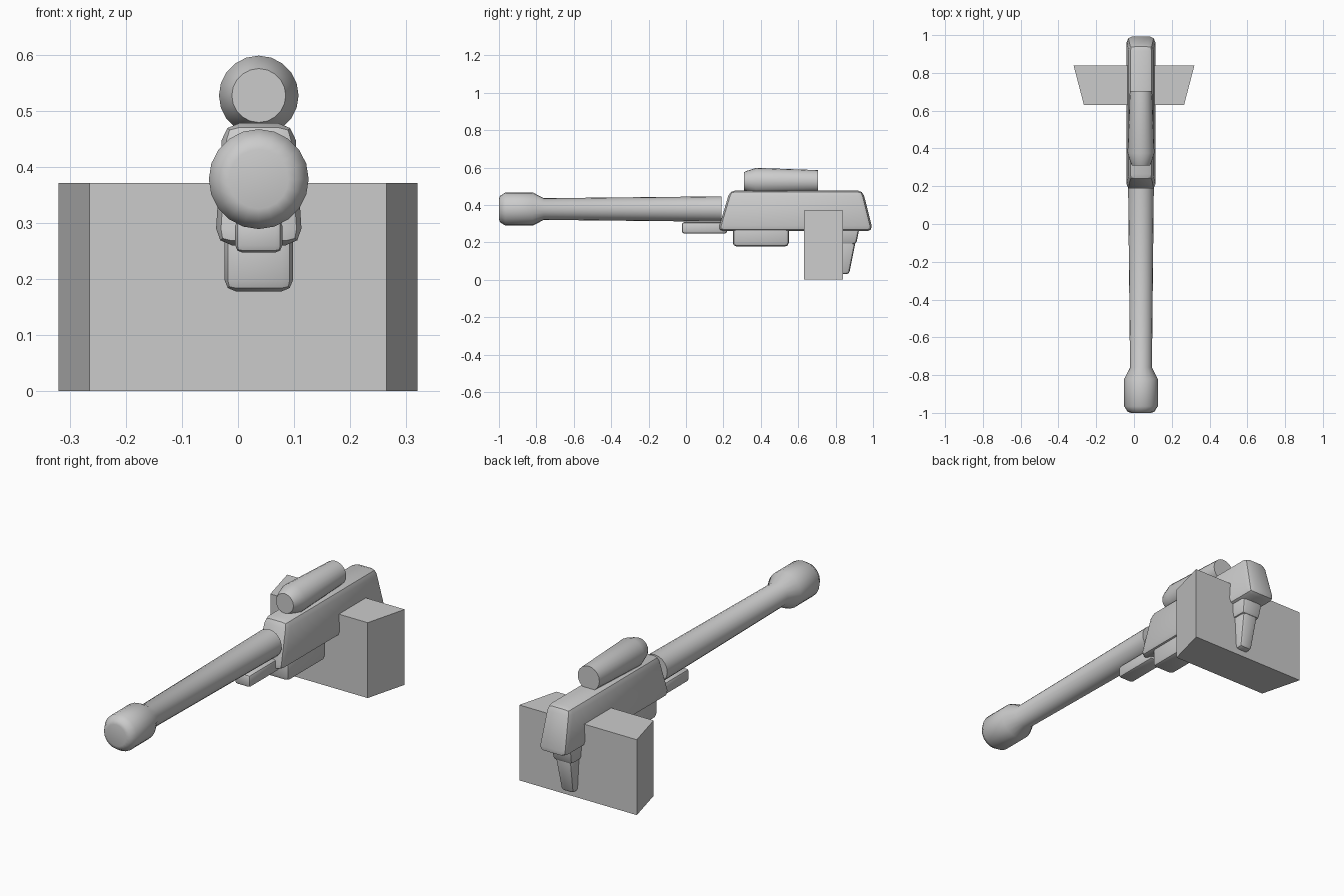
import bpy, bmesh, math
from mathutils import Vector

if "Cube" in bpy.data.objects:
    bpy.data.objects.remove(bpy.data.objects["Cube"], do_unlink=True)

grey = bpy.data.materials.new("plain_grey")
grey.use_nodes = True
colour = (0.6, 0.6, 0.6, 1)
grey.diffuse_color = colour
grey.node_tree.nodes["Principled BSDF"].inputs["Base Color"].default_value = colour

AXIS_X = 0.037  # the gun sits slightly to one side of the block


def finish(name, bm):
    bmesh.ops.recalc_face_normals(bm, faces=bm.faces)
    mesh = bpy.data.meshes.new(name)
    bm.to_mesh(mesh)
    bm.free()
    mesh.materials.append(grey)
    obj = bpy.data.objects.new(name, mesh)
    bpy.context.collection.objects.link(obj)
    bpy.ops.object.select_all(action="DESELECT")
    obj.select_set(True)
    bpy.context.view_layer.objects.active = obj
    return obj


def tapered_box(name, bottom, top, x=AXIS_X, bevel=0.0):
    """bottom and top are (half width, front y, back y, z)."""
    bm = bmesh.new()
    rings = []
    for half, front, back, z in (bottom, top):
        rings.append([bm.verts.new(p) for p in (
            (x - half, front, z), (x + half, front, z),
            (x + half, back, z), (x - half, back, z))])
    low, high = rings
    bm.faces.new(low[::-1])
    bm.faces.new(high)
    for i in range(4):
        j = (i + 1) % 4
        bm.faces.new((low[i], low[j], high[j], high[i]))
    obj = finish(name, bm)
    if bevel:
        mod = obj.modifiers.new("soft_edges", "BEVEL")
        mod.width = bevel
        mod.segments = 2
        mod.limit_method = "NONE"
        bpy.ops.object.modifier_apply(modifier=mod.name)
        bpy.ops.object.shade_smooth_by_angle(angle=math.radians(25))
    return obj


def turned(name, profile, z, sides=20):
    """Lathe (y, radius) pairs around a lengthwise axis."""
    bm = bmesh.new()
    rings = []
    for y, r in profile:
        rings.append([bm.verts.new((AXIS_X + r * math.sin(a), y, z + r * math.cos(a)))
                      for a in (math.tau * i / sides for i in range(sides))])
    for a, b in zip(rings, rings[1:]):
        for i in range(sides):
            j = (i + 1) % sides
            bm.faces.new((a[i], a[j], b[j], b[i]))
    bm.faces.new(rings[0])
    bm.faces.new(rings[-1])
    obj = finish(name, bm)
    bpy.ops.object.shade_smooth_by_angle(angle=math.radians(50))
    return obj


# Barrel with flared muzzle
turned("barrel", [(-1, 0.053), (-0.995, 0.07), (-0.965, 0.089), (-0.82, 0.089),
                  (-0.76, 0.058), (0.19, 0.068)], 0.378)

# Sight tube
turned("sight", [(0.31, 0.048), (0.325, 0.055), (0.375, 0.071), (0.705, 0.059)], 0.527)

# Main housing and the parts hanging below it
tapered_box("housing", (0.078, 0.17, 1.0, 0.26), (0.064, 0.235, 0.945, 0.478), bevel=0.03)
tapered_box("magazine", (0.061, 0.25, 0.55, 0.178), (0.061, 0.25, 0.55, 0.30), bevel=0.02)
tapered_box("fore_rail", (0.042, -0.022, 0.22, 0.247), (0.042, -0.022, 0.22, 0.308), bevel=0.013)
tapered_box("grip_collar", (0.052, 0.74, 0.91, 0.19), (0.058, 0.72, 0.93, 0.29), bevel=0.016)
tapered_box("grip", (0.034, 0.76, 0.872, 0.03), (0.044, 0.76, 0.91, 0.22), bevel=0.015)

# Wedge-sided support block
block = tapered_box("support_block", (0.32, 0.63, 0.84, 0), (0.32, 0.63, 0.84, 0.371), x=0)
for v in block.data.vertices:
    if v.co.y < 0.7:
        v.co.x *= 0.265 / 0.32
